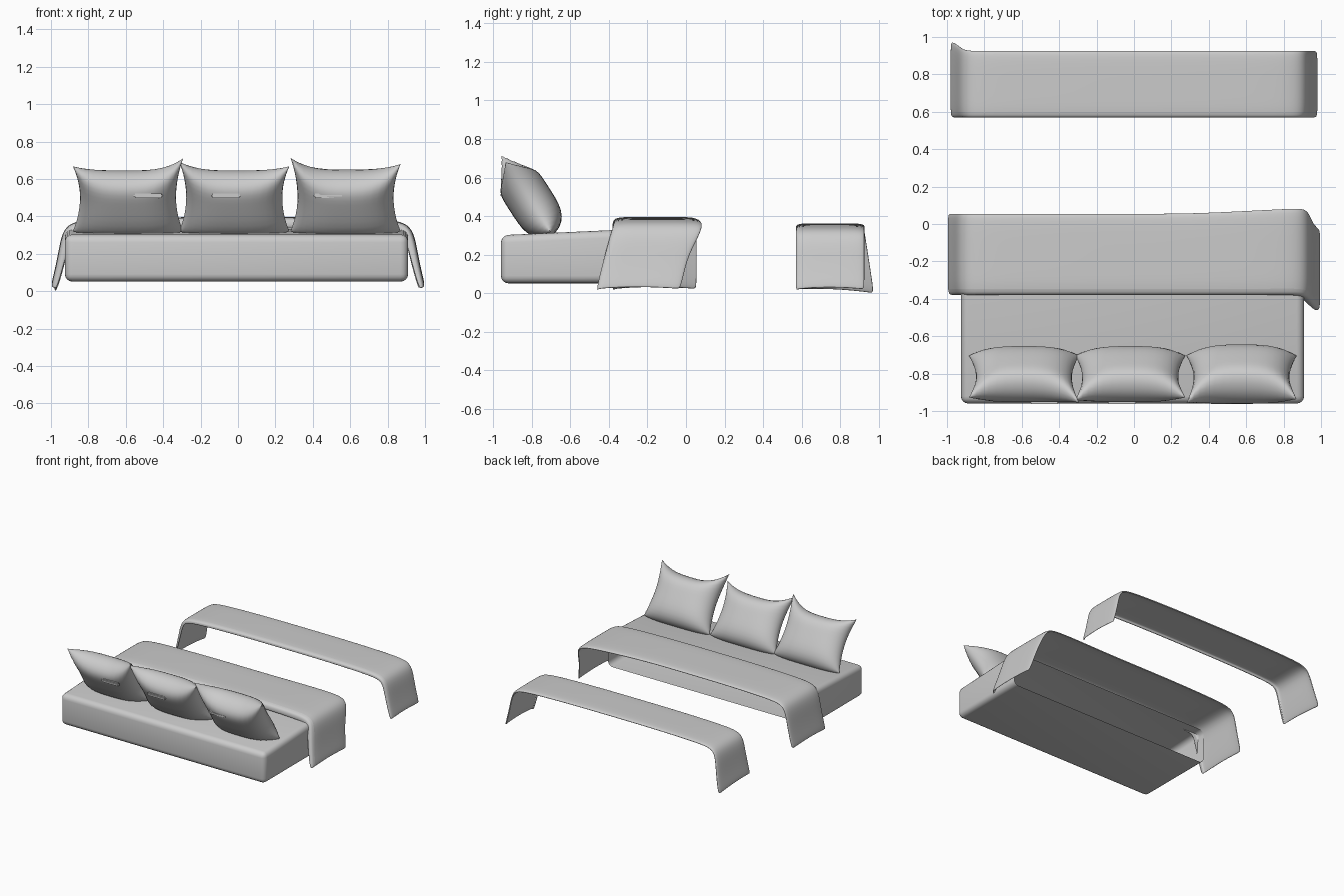
import bpy, bmesh, math
from mathutils import Vector

default = bpy.data.objects.get("Cube")
if default:
    bpy.data.objects.remove(default, do_unlink=True)


def finish(bm, name, angle=40):
    bmesh.ops.recalc_face_normals(bm, faces=bm.faces)
    mesh = bpy.data.meshes.new(name)
    bm.to_mesh(mesh)
    bm.free()
    obj = bpy.data.objects.new(name, mesh)
    bpy.context.collection.objects.link(obj)
    bpy.ops.object.select_all(action='DESELECT')
    obj.select_set(True)
    bpy.context.view_layer.objects.active = obj
    bpy.ops.object.shade_smooth_by_angle(angle=math.radians(angle))
    return obj


def add_grid(bm, point, us, vs):
    rows = [[bm.verts.new(point(u, v)) for v in vs] for u in us]
    for a, b in zip(rows, rows[1:]):
        for i in range(len(vs) - 1):
            bm.faces.new((a[i], a[i + 1], b[i + 1], b[i]))


# Mattress: rounded shell, open at the back under the blanket
def build_mattress():
    bm = bmesh.new()
    bmesh.ops.create_cube(bm, size=1)
    size, centre = Vector((1.835, 0.66, 0.25)), Vector((-0.008, -0.63, 0.176))
    for v in bm.verts:
        v.co = v.co * size + centre
        if v.co.y > centre.y and v.co.z > centre.z:
            v.co.z += 0.03
    back = [f for f in bm.faces if f.normal.y > 0.9]
    bmesh.ops.delete(bm, geom=back, context='FACES_ONLY')
    edges = [e for e in bm.edges if not e.is_boundary]
    bmesh.ops.bevel(bm, geom=edges, offset=0.04, segments=4, profile=0.5, affect='EDGES')
    finish(bm, "mattress")


build_mattress()

# Draped covers: a bowed top with a hanging flap at each end
HALF = [(0, .39), (.3, .39), (.6, .385), (.8, .377), (.89, .362),
        (.935, .315), (.955, .2), (.975, .1), (.995, .02)]


def build_cover(name, y0, y1, reach, height, hem, left_shift, right_shift, left_top):
    path = [Vector((-x, z)) for x, z in HALF[:0:-1]] + [Vector(p) for p in HALF]
    last = len(path) - 1
    rows = [(0, hem), (0, hem * 0.4), (0.03, 0), (0.3, 0), (0.6, 0), (0.95, 0), (1, 0.012)]

    def point(i, row):
        t, inset = row
        p = path[i]
        d = (path[min(i + 1, last)] - path[max(i - 1, 0)]).normalized()
        drop = min(1, max(0, (0.36 - p.y) / 0.33))
        x = p.x * reach + d.y * inset * (1 - 0.5 * drop)
        z = p.y - d.x * inset
        shift = drop * (left_shift if x > 0 else right_shift * t)
        bulge = left_top * t * max(0, x - 0.3) / 0.6 if p.y > 0.3 else 0
        sag = -0.02 * drop * t if right_shift and x < 0 else 0
        arch = 0.04 * drop * t * (1 - t)
        return x, y0 + t * (y1 - y0) + shift + bulge, z * height + sag + arch

    bm = bmesh.new()
    add_grid(bm, point, range(len(path)), rows)
    obj = finish(bm, name)
    solid = obj.modifiers.new("cloth_thickness", 'SOLIDIFY')
    solid.thickness = 0.012
    solid.offset = 0
    sub = obj.modifiers.new("soft_folds", 'SUBSURF')
    sub.levels = sub.render_levels = 2


build_cover("blanket", -0.375, 0.055, 1.0, 1.0, 0.05, -0.085, 0, 0.03)
build_cover("bed_runner", 0.575, 0.925, 0.985, 0.915, 0.03, 0, 0.05, 0)

# Pillows: pinched cushions leaning back, each with a small tag
CENTRE = Vector((0, -0.82, 0.5))
UP = Vector((0, -0.54, 0.84))
OUT = Vector((0, 0.84, 0.54))


def build_pillow(name, x, left_tip, right_tip, tag_x, puff):
    steps = [math.sin(math.pi / 2 * (i / 9 - 1)) for i in range(19)]

    def surface(side):
        def point(u, v):
            w = u * 0.295 * (1 - 0.13 * (1 - v * v))
            tip = left_tip if u > 0 else right_tip
            if v > 0:
                h = v * (0.15 + (tip - 0.15) * abs(u) ** 3)
            else:
                h = v * (0.235 - 0.02 * u ** 4)
            t = puff * max(0, (1 - abs(u) ** 3) * (1 - v ** 4)) ** 0.55
            p = CENTRE + UP * h + OUT * side * t
            return x + w, max(p.y, -0.963), max(p.z, 0.3)
        return point

    bm = bmesh.new()
    for side in (-1, 1):
        add_grid(bm, surface(side), steps, steps)
    bmesh.ops.remove_doubles(bm, verts=bm.verts, dist=0.0005)
    finish(bm, name, 50)

    bm = bmesh.new()
    bmesh.ops.create_cube(bm, size=1)
    for v in bm.verts:
        v.co = v.co * Vector((0.16, 0.024, 0.026)) + Vector((tag_x, -0.95, 0.51))
    bmesh.ops.bevel(bm, geom=bm.edges[:], offset=0.008, segments=2, affect='EDGES')
    finish(bm, name + "_tag")


build_pillow("right_pillow", -0.588, 0.25, 0.2, -0.48, 0.105)
build_pillow("middle_pillow", -0.02, 0.2, 0.23, -0.065, 0.105)
build_pillow("left_pillow", 0.575, 0.215, 0.255, 0.485, 0.118)
